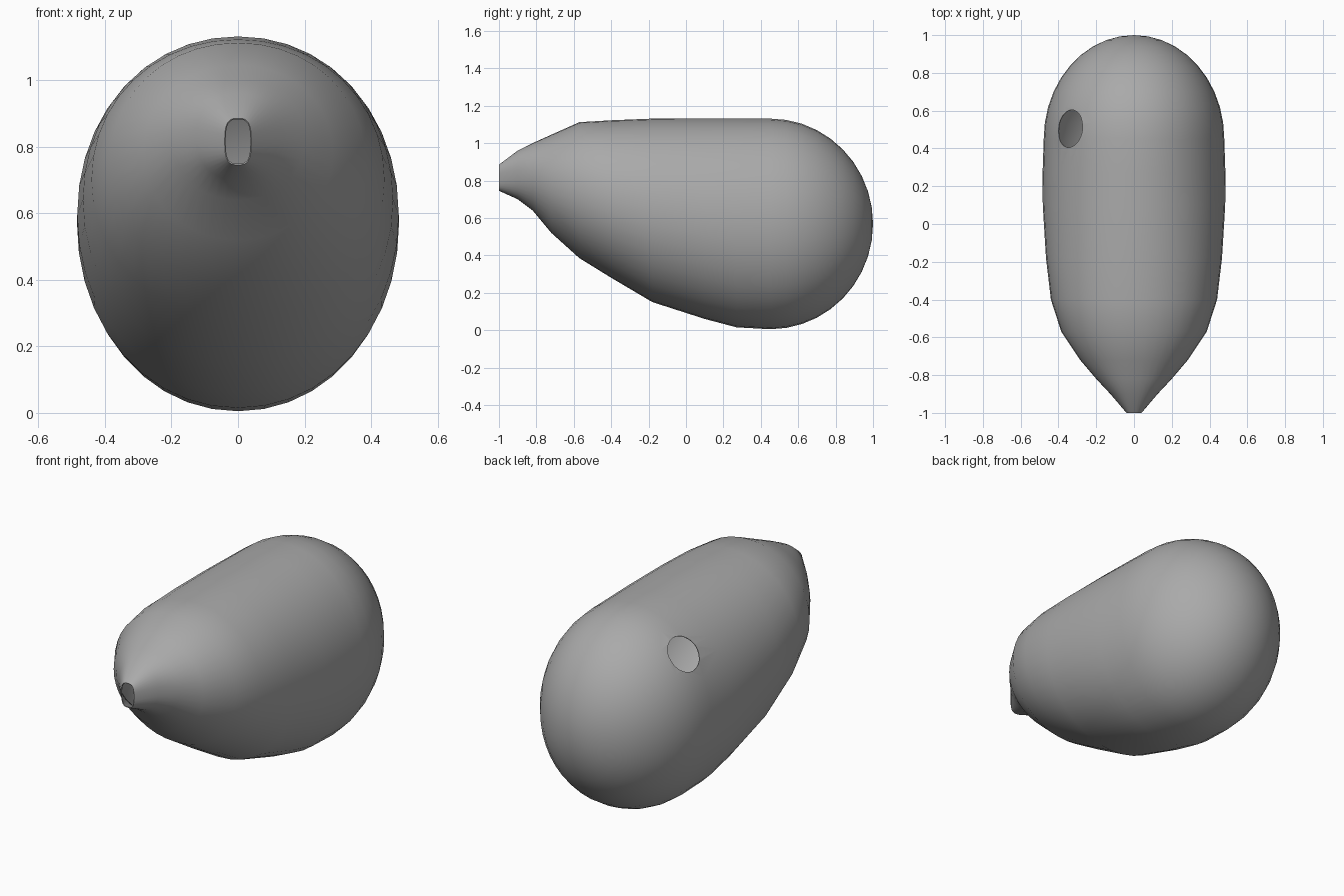
import bpy
import bmesh
from math import sin, cos, pi, copysign
from mathutils import Vector

if "Cube" in bpy.data.objects:
    bpy.data.objects.remove(bpy.data.objects["Cube"])

SIDES = 40

# One flat clay colour
clay = bpy.data.materials.new("grey_clay")
clay.use_nodes = True
grey = (0.4, 0.4, 0.4, 1)
clay.diffuse_color = grey
clay.node_tree.nodes["Principled BSDF"].inputs["Base Color"].default_value = grey


def add_ring(bm, y, low, high, half_width, power):
    """Superellipse cross-section between two heights."""
    middle, half_height = (low + high) / 2, (high - low) / 2
    ring = []
    for i in range(SIDES):
        a = 2 * pi * i / SIDES
        c, s = cos(a), sin(a)
        x = half_width * copysign(abs(c) ** (2 / power), c)
        z = half_height * copysign(abs(s) ** (2 / power), s)
        ring.append(bm.verts.new((x, y, middle + z)))
    return ring


# Nose and belly sections: y, low, high, half width, squareness
sections = [
    (-1.0, .745, .885, .04, 3),
    (-.9, .70, .96, .125, 2.3),
    (-.82, .64, 1.0, .2, 2.1),
    (-.72, .52, 1.045, .285, 2.05),
    (-.57, .385, 1.112, .385, 2.05),
    (-.4, .28, 1.122, .44, 2.05),
    (-.18, .15, 1.131, .466, 2.05),
    (.1, .06, 1.131, .483, 2.05),
    (.27, .015, 1.131, .484, 2.05),
    (.45, .005, 1.131, .478, 2.05),
]

# Hollow body, open at the nose and rounded at the back
bm = bmesh.new()
rings = [add_ring(bm, *s) for s in sections]
for k in range(1, 10):
    a = k * pi / 20
    r = cos(a)
    rings.append(add_ring(bm, .45 + .55 * sin(a), .568 - .563 * r,
                          .568 + .563 * r, .478 * r, 2.05))
for near, far in zip(rings, rings[1:]):
    for i in range(SIDES):
        j = (i + 1) % SIDES
        bm.faces.new((near[i], near[j], far[j], far[i]))
tip = bm.verts.new((0, 1, .568))
for i in range(SIDES):
    bm.faces.new((rings[-1][i], rings[-1][(i + 1) % SIDES], tip))
bmesh.ops.recalc_face_normals(bm, faces=bm.faces)
mesh = bpy.data.meshes.new("hollow_body")
bm.to_mesh(mesh)
bm.free()
mesh.materials.append(clay)
body = bpy.data.objects.new("hollow_body", mesh)
bpy.context.collection.objects.link(body)

# Round finger hole through the upper side wall
outward = Vector((-.78, .05, .63)).normalized()
bpy.ops.mesh.primitive_cylinder_add(
    vertices=32, radius=.1, depth=.3, location=(-.345, .505, .96),
    rotation=outward.to_track_quat('Z', 'Y').to_euler())
cutter = bpy.context.object
cutter.name = "finger_hole_cutter"
cutter.hide_render = True
cutter.data.materials.append(clay)

wall = body.modifiers.new("thin_wall", 'SOLIDIFY')
wall.thickness = .004
wall.offset = -1
hole = body.modifiers.new("finger_hole", 'BOOLEAN')
hole.operation = 'DIFFERENCE'
hole.solver = 'EXACT'
hole.object = cutter

bpy.ops.object.select_all(action='DESELECT')
body.select_set(True)
bpy.context.view_layer.objects.active = body
for name in ("thin_wall", "finger_hole"):
    bpy.ops.object.modifier_apply(modifier=name)
bpy.data.objects.remove(cutter)
bpy.ops.object.shade_smooth_by_angle(angle=pi / 4)
